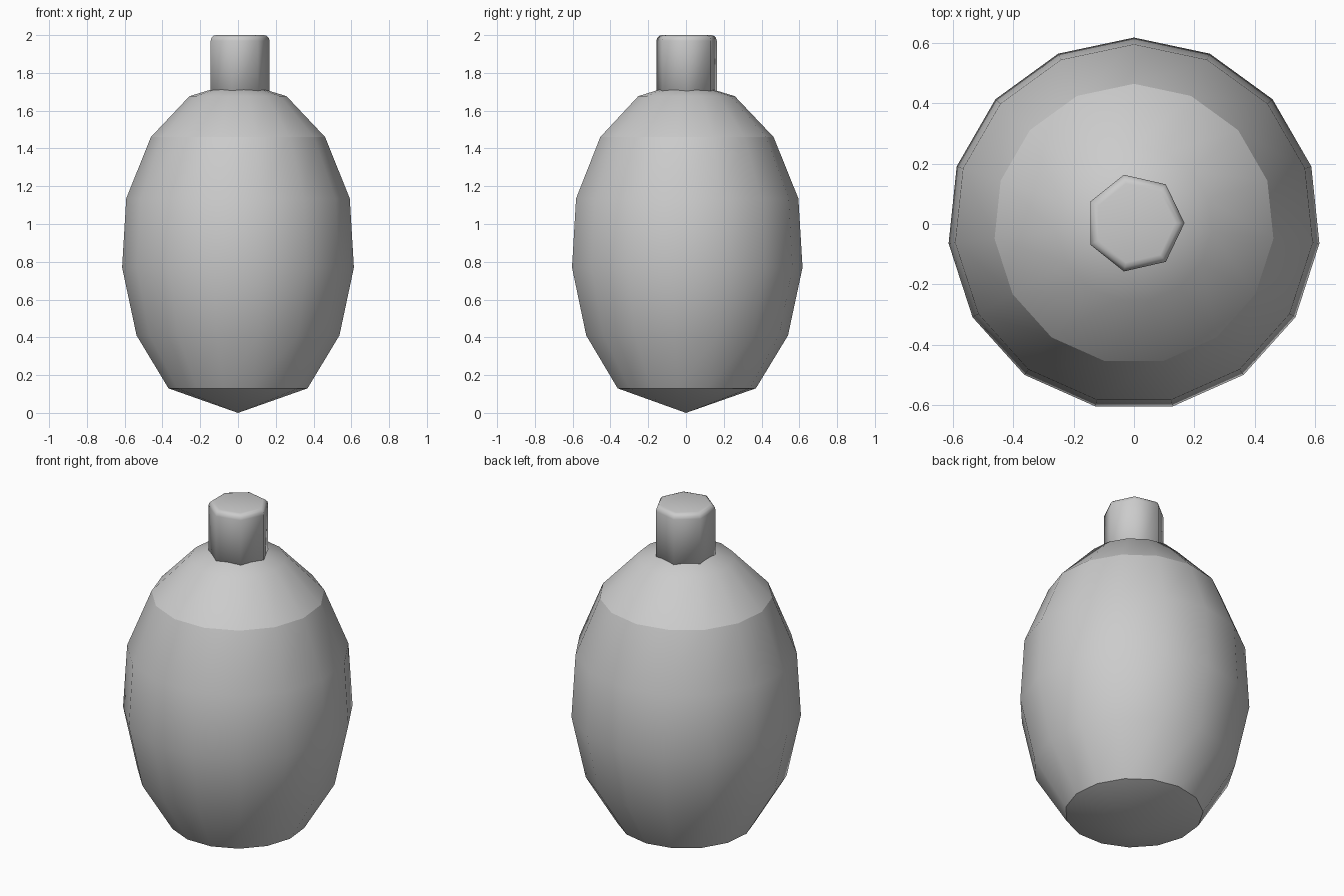
import bpy, bmesh, math

cube = bpy.data.objects.get("Cube")
if cube:
    bpy.data.objects.remove(cube, do_unlink=True)

grey = bpy.data.materials.new("plain grey")
grey.use_nodes = True
grey.diffuse_color = (0.6, 0.6, 0.6, 1)
grey.node_tree.nodes["Principled BSDF"].inputs["Base Color"].default_value = (0.6, 0.6, 0.6, 1)


def lathe(name, profile, sides, start, sharp_heights=(), centre=(0, 0)):
    """Revolve (radius, height) points; a zero radius becomes a pole."""
    bm = bmesh.new()
    rings = []
    for r, z in profile:
        count = sides if r else 1
        rings.append([bm.verts.new((centre[0] + r * math.cos(start + math.tau * i / sides),
                                    centre[1] + r * math.sin(start + math.tau * i / sides), z))
                      for i in range(count)])
    for low, high in zip(rings, rings[1:]):
        for i in range(sides):
            j = (i + 1) % sides
            corners = [low[i % len(low)], low[j % len(low)],
                       high[j % len(high)], high[i % len(high)]]
            bm.faces.new(list(dict.fromkeys(corners)))
    for ring, flip in ((rings[0], True), (rings[-1], False)):
        if len(ring) > 1:
            bm.faces.new(ring[::-1] if flip else ring)
    for face in bm.faces:
        face.smooth = True
    # Creased rings separate the smooth bands
    for edge in bm.edges:
        a, b = (v.co.z for v in edge.verts)
        if abs(a - b) < 1e-5 and any(abs(a - h) < 1e-3 for h in sharp_heights):
            edge.smooth = False
    mesh = bpy.data.meshes.new(name)
    bm.to_mesh(mesh)
    bm.free()
    mesh.materials.append(grey)
    obj = bpy.data.objects.new(name, mesh)
    bpy.context.collection.objects.link(obj)
    return obj


# Egg-shaped body with creased shoulder and base
body_profile = [(0, 0), (0.37, 0.13), (0.54, 0.41), (0.617, 0.77),
                (0.595, 1.135), (0.464, 1.46), (0.258, 1.677), (0, 1.755)]
lathe("body", body_profile, 15, math.pi / 2, (0.13, 1.46))

# Seven-sided neck with a rounded top rim
rim = 0.03
radius = 0.164
neck_profile = [(radius, 1.6)]
for k in range(4):
    a = math.pi / 2 * k / 3
    neck_profile.append((radius - rim + rim * math.cos(a), 2 - rim + rim * math.sin(a)))
lathe("neck", neck_profile, 7, 0, centre=(0.003, 0.003))
